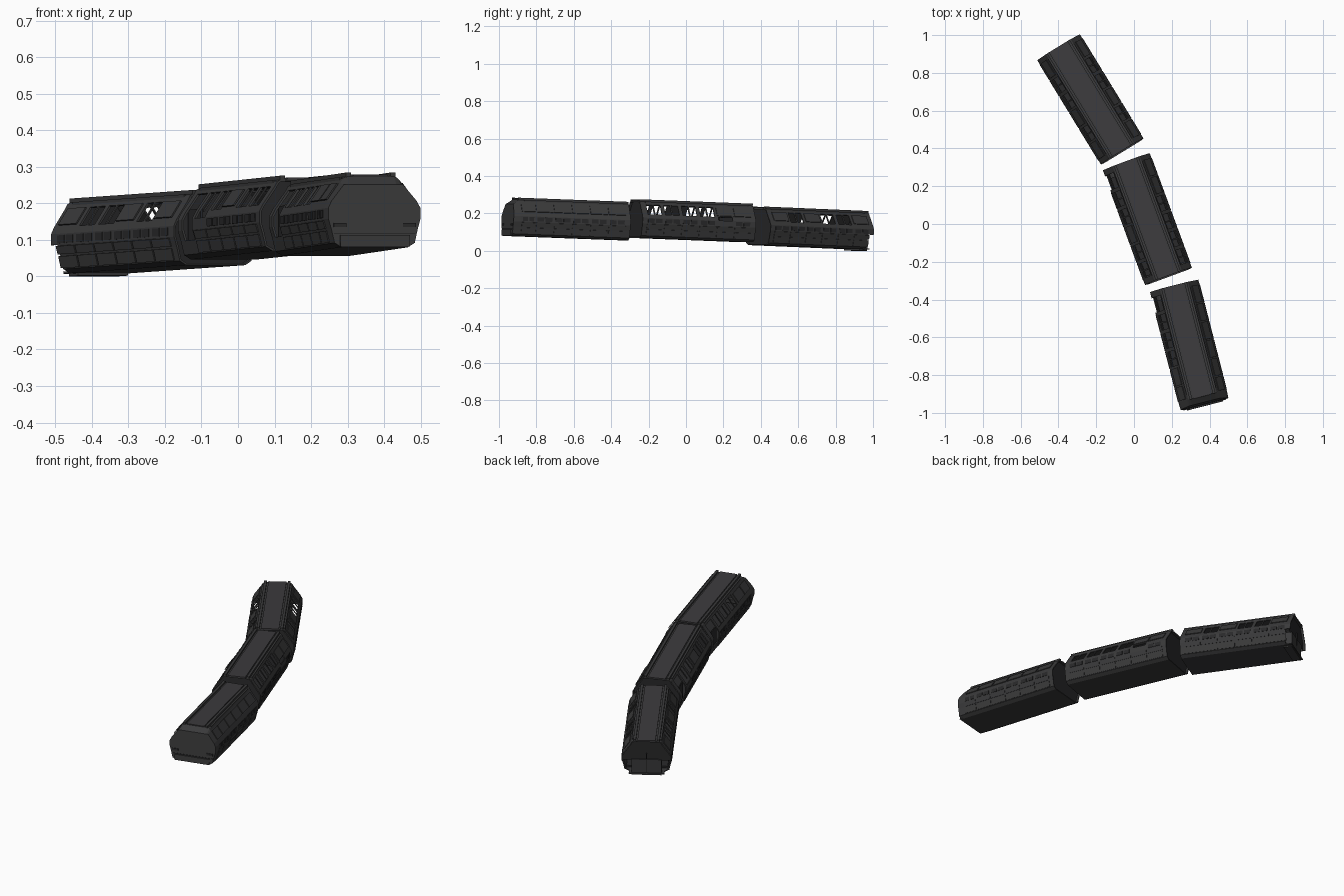
import bpy, bmesh, math
from mathutils import Matrix, Vector

cube = bpy.data.objects.get("Cube")
if cube:
    bpy.data.objects.remove(cube)


def material(name, rgb):
    m = bpy.data.materials.new(name)
    m.use_nodes = True
    m.diffuse_color = (*rgb, 1)
    bsdf = next(n for n in m.node_tree.nodes if n.type == "BSDF_PRINCIPLED")
    bsdf.inputs["Base Color"].default_value = (*rgb, 1)
    bsdf.inputs["Roughness"].default_value = 0.7
    return m


BODY = material("charcoal body", (0.042, 0.042, 0.043))
ROOF = material("roof grey", (0.046, 0.044, 0.048))
DARK = material("dark trim", (0.022, 0.022, 0.023))

# Half cross-section from floor to roof centre: (x, z)
HALF = [(0.095, 0), (0.115, 0.012), (0.124, 0.05), (0.132, 0.078), (0.132, 0.108),
        (0.122, 0.127), (0.085, 0.178), (0.078, 0.19), (0.066, 0.197)]
RING = HALF + [(-x, z) for x, z in reversed(HALF)]
N, LAST = len(RING), len(HALF) - 1
HL = 0.323                       # half length of a carriage
BAYS = [-0.3 + 0.1 * i for i in range(6)]
SLOPE, SILL, WALL = 5, 4, 3      # section bands that carry openings


def finish(bm, name, mat, frame, thick=0):
    me = bpy.data.meshes.new(name)
    bm.to_mesh(me)
    bm.free()
    ob = bpy.data.objects.new(name, me)
    bpy.context.collection.objects.link(ob)
    me.materials.append(mat)
    ob.matrix_world = frame
    if thick:
        mod = ob.modifiers.new("thickness", "SOLIDIFY")
        mod.thickness = thick
        mod.offset = -1
    return ob


def add_box(bm, x0, x1, y0, y1, z0, z1):
    size = Matrix.Diagonal((x1 - x0, y1 - y0, z1 - z0, 1))
    mid = Matrix.Translation(((x0 + x1) / 2, (y0 + y1) / 2, (z0 + z1) / 2))
    bmesh.ops.create_cube(bm, size=1, matrix=mid @ size)


def add_plate(bm, band, side, y0, y1, lift=0.004, inset=0.0):
    """Flat sheet lying just outside one band of the section."""
    a, b = Vector(HALF[band]), Vector(HALF[band + 1])
    along = (b - a).normalized()
    out = Vector((along.y, -along.x)) * lift
    a, b = a + along * inset + out, b - along * inset + out
    vs = [bm.verts.new((side * p.x, y, p.y))
          for p, y in ((a, y0), (b, y0), (b, y1), (a, y1))]
    bm.faces.new(vs if side < 0 else vs[::-1]).normal_update()


def shell(label, frame, is_open, nose):
    """Hollow body with missing faces where is_open says so."""
    ys = [-HL]
    for b in BAYS:
        ys += [b + 0.01, b + 0.09]
    ys.append(HL)
    bm = bmesh.new()
    rows = [[bm.verts.new((x, y, z)) for x, z in RING] for y in ys]
    if nose:                      # blunt sloping nose
        for v in rows[0]:
            v.co.z = min(v.co.z, 0.172)
            v.co.x *= 0.985
            v.co.y += 0.12 * max(0, v.co.z - 0.11)
        for v in rows[1]:
            v.co.y = -0.282
        bm.faces.new(rows[0])
    for i in range(len(ys) - 1):
        bay = (i - 1) // 2 if i % 2 else None
        for j in range(N):
            k = (j + 1) % N
            side = 1 if j < LAST else -1
            band = j if j < LAST else N - 2 - j
            if LAST == j or j == N - 1 or not is_open(bay, band, side, i == len(ys) - 2):
                bm.faces.new((rows[i][j], rows[i + 1][j], rows[i + 1][k], rows[i][k]))
    bmesh.ops.recalc_face_normals(bm, faces=bm.faces)
    if sum(f.normal.z for f in bm.faces if f.calc_center_median().z > 0.19) < 0:
        bmesh.ops.reverse_faces(bm, faces=bm.faces)
    finish(bm, label + "_shell", BODY, frame, 0.006)


def carriage(label, at, yaw, window_bays, recess=(), gaps=(), nose=False, tail=False):
    frame = (Matrix.Translation(at) @ Matrix.Rotation(math.radians(yaw), 4, "Z")
             @ Matrix.Rotation(math.radians(-2.1), 4, "X"))

    def is_open(bay, band, side, last):
        if tail and last:
            return band < WALL
        if band == SLOPE and bay in window_bays[side]:
            return True
        if bay in gaps and band == SILL:
            return True
        return bay == 5 and side in recess and 1 < band < 6

    shell(label, frame, is_open, nose)

    # Raised side panels, split at each bay by a narrow seam
    bm, glass = bmesh.new(), bmesh.new()
    for side in (-1, 1):
        for i, b in enumerate(BAYS):
            if i == 5 and side in recess:
                continue
            if nose and i == 0:
                b += 0.02
            end = BAYS[i] + 0.097
            for band in (1, 2):
                add_plate(bm, band, side, b + 0.003, end, 0.003, 0.003)
            if i not in gaps:
                for c in (b + 0.008, (b + end) / 2 + 0.004):
                    add_plate(glass, WALL, side, c, c + (end - b) / 2 - 0.012, 0.002, 0.004)
            if i not in window_bays[side]:
                add_plate(bm, SLOPE, side, b + 0.004, end, 0.006, 0.004)
            else:
                m = (b + end) / 2       # window post
                add_plate(bm, SLOPE, side, m - 0.004, m + 0.004, 0.001)
    finish(bm, label + "_side_panels", BODY, frame, 0.004)
    finish(glass, label + "_lower_windows", DARK, frame, 0.002)

    # Roof strip, rails and cross seams
    start = -0.285 if nose else -HL
    bm = bmesh.new()
    add_box(bm, -0.048, 0.048, start, HL, 0.196, 0.201)
    finish(bm, label + "_roof_strip", ROOF, frame)
    bm = bmesh.new()
    for s in (-1, 1):
        add_box(bm, s * 0.063 - 0.007, s * 0.063 + 0.007, start, HL, 0.19, 0.206)
        add_box(bm, s * 0.076 - 0.004, s * 0.076 + 0.004, start + 0.03, HL - 0.03, 0.182, 0.195)
    finish(bm, label + "_roof_rails", BODY, frame)

    # Floor, bulkheads and recessed doors inside the shell
    bm = bmesh.new()
    add_box(bm, -0.11, 0.11, -0.28, HL - 0.05, 0.015, 0.025)
    for y in ([] if nose else [-HL + 0.012]) + [HL - 0.012]:
        cap = [bm.verts.new((x * 0.97, y, 0.003 + z * 0.97)) for x, z in RING
               if not (tail and y > 0 and z < 0.07)]
        bm.faces.new(cap)
    for s in recess:
        add_box(bm, s * 0.108 - 0.003, s * 0.108 + 0.003, 0.2, 0.3, 0.01, 0.135)
    finish(bm, label + "_interior", DARK, frame)

    if nose:
        # Front mask, valance, brow and lamps
        bm = bmesh.new()
        add_box(bm, -0.098, 0.098, -0.33, -0.3, 0.002, 0.034)
        add_box(bm, -0.062, 0.062, -0.307, -0.28, 0.17, 0.176)
        finish(bm, label + "_valance", BODY, frame)
        bm = bmesh.new()
        for s in (-1, 1):
            add_box(bm, s * 0.098 - 0.018, s * 0.098 + 0.018, -0.327, -0.319, 0.055, 0.066)
        add_box(bm, -0.115, 0.115, -0.325, -0.319, 0.036, 0.039)
        finish(bm, label + "_lamps", DARK, frame)
    if tail:
        # Rear coupling housing
        bm = bmesh.new()
        add_box(bm, -0.08, 0.08, 0.27, HL - 0.006, -0.007, 0.085)
        finish(bm, label + "_rear_housing", BODY, frame)
        bm = bmesh.new()
        add_box(bm, -0.002, 0.002, HL - 0.01, HL - 0.004, 0, 0.12)
        finish(bm, label + "_rear_seam", DARK, frame)


carriage("front_car", (0.294, -0.644, 0.068), 14.4, {-1: (2, 3, 4), 1: ()},
         recess=(-1,), nose=True)
carriage("middle_car", (0.072, 0.023, 0.058), 20.2, {-1: (0, 1, 3, 4), 1: (0, 1, 2, 3)},
         recess=(-1,), gaps=(4,))
carriage("rear_car", (-0.229, 0.657, 0.019), 31.4, {-1: (1, 3, 4), 1: (1, 3, 4)}, tail=True)
